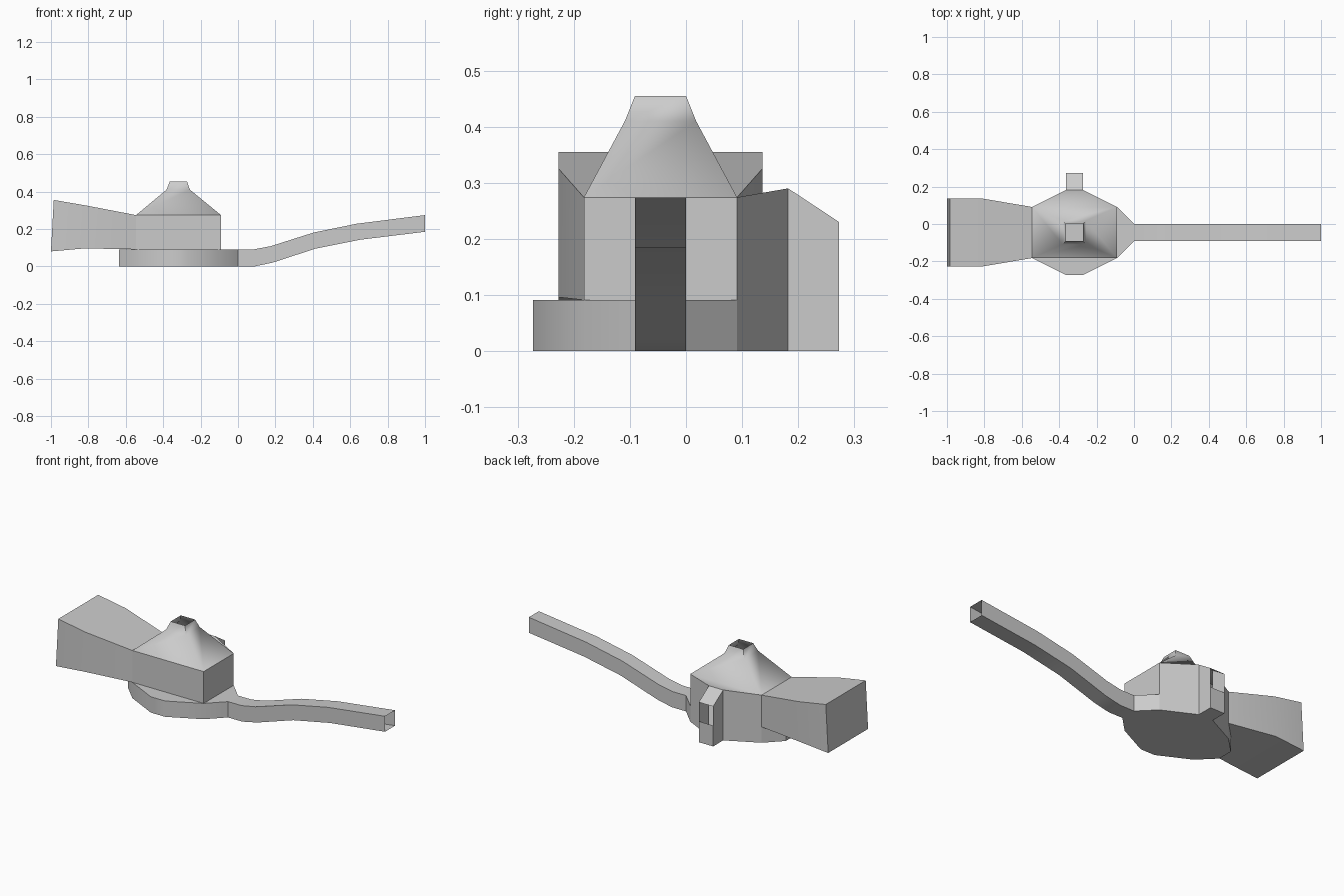
import bpy, bmesh, math

if "Cube" in bpy.data.objects:
    bpy.data.objects.remove(bpy.data.objects["Cube"])


def make(name, polys, angle=30):
    """Build one welded open shell from a list of polygons."""
    bm = bmesh.new()
    for p in polys:
        bm.faces.new([bm.verts.new(c) for c in p])
    bmesh.ops.remove_doubles(bm, verts=bm.verts, dist=0.0005)
    bmesh.ops.recalc_face_normals(bm, faces=bm.faces)
    me = bpy.data.meshes.new(name)
    bm.to_mesh(me)
    bm.free()
    ob = bpy.data.objects.new(name, me)
    bpy.context.collection.objects.link(ob)
    bpy.ops.object.select_all(action='DESELECT')
    ob.select_set(True)
    bpy.context.view_layer.objects.active = ob
    bpy.ops.object.shade_smooth_by_angle(angle=math.radians(angle))
    return ob


def loft(rings):
    """Quads joining successive closed rings."""
    out = []
    for a, b in zip(rings, rings[1:]):
        n = len(a)
        out += [[a[i], a[(i + 1) % n], b[(i + 1) % n], b[i]] for i in range(n)]
    return out


def at(z, pts):
    return [(x, y, z) for x, y in pts]


def wall(a, b, z0, za, zb):
    return [(*a, z0), (*b, z0), (*b, zb), (*a, za)]


H, T, R = 0.091, 0.274, 0.29   # plinth top, body top, rear shelf height
FL, FR, BL, BR = (-.545, -.182), (-.091, -.182), (-.545, .091), (-.091, .091)
F1, F2, B1, B2 = (-.364, -.273), (-.273, -.273), (-.364, .182), (-.273, .182)
E1, E2, W1, W2 = (0, -.091), (0, 0), (-.636, -.091), (-.636, 0)
C1, C2 = (-.364, .273), (-.273, .273)

# Body shell: faceted plinth, upper walls and rear duct
shell = [at(0, [FL, F1, F2, FR, E1, E2, BR, B2, B1, BL, W2, W1]),
         at(H, [FL, F1, F2, FR]), at(H, [FR, E1, E2, BR])]
for a, b in ((FL, F1), (F1, F2), (F2, FR), (FR, E1), (E2, BR),
             (BL, W2), (W2, W1), (W1, FL)):
    shell.append(wall(a, b, 0, H, H))
shell += [wall(FL, FR, H, T, T), wall(FR, BR, H, T, T),
          wall(BR, B2, 0, T, R), wall(B1, BL, 0, R, T),
          wall(B1, C1, 0, R, .23), wall(B2, C2, 0, R, .23),
          wall(C1, C2, 0, .12, .12), at(0, [B1, C1, C2, B2]),
          [(*B1, R), (*B2, R), (*C2, .23), (*C1, .23)]]
make("body_shell", shell)

# Tapering roof with open spout and the rear shelf
roof = loft([at(T, [FL, FR, BR, BL]),
             at(.41, [(-.382, -.109), (-.257, -.109), (-.257, .018), (-.382, .018)]),
             at(.455, [(-.364, -.091), (-.273, -.091), (-.273, 0), (-.364, 0)])])
roof.append([(*BL, T), (*BR, T), (*B2, R), (*B1, R)])
make("roof", roof, 75)

# Flared box on the left, closed at its outer end
sections = [(-.545, -.545, -.182, .091, H, T),
            (-.82, -.81, -.227, .136, .096, .325),
            (-1.0, -.985, -.227, .136, .08, .355)]
rings = [[(xb, y0, z0), (xb, y1, z0), (xt, y1, z1), (xt, y0, z1)]
         for xb, xt, y0, y1, z0, z1 in sections]
make("flared_box", loft(rings) + [rings[-1]])

# Long square tube rising to the right, open at the end
path = [(0, 0, 0, H), (.09, .085, 0, H), (.185, .175, .02, .108),
        (.415, .405, .095, .181), (.65, .635, .142, .228), (1, 1, .185, .274)]
make("long_tube", loft([[(xb, -.091, zb), (xb, 0, zb), (xt, 0, zt), (xt, -.091, zt)]
                        for xb, xt, zb, zt in path]))
